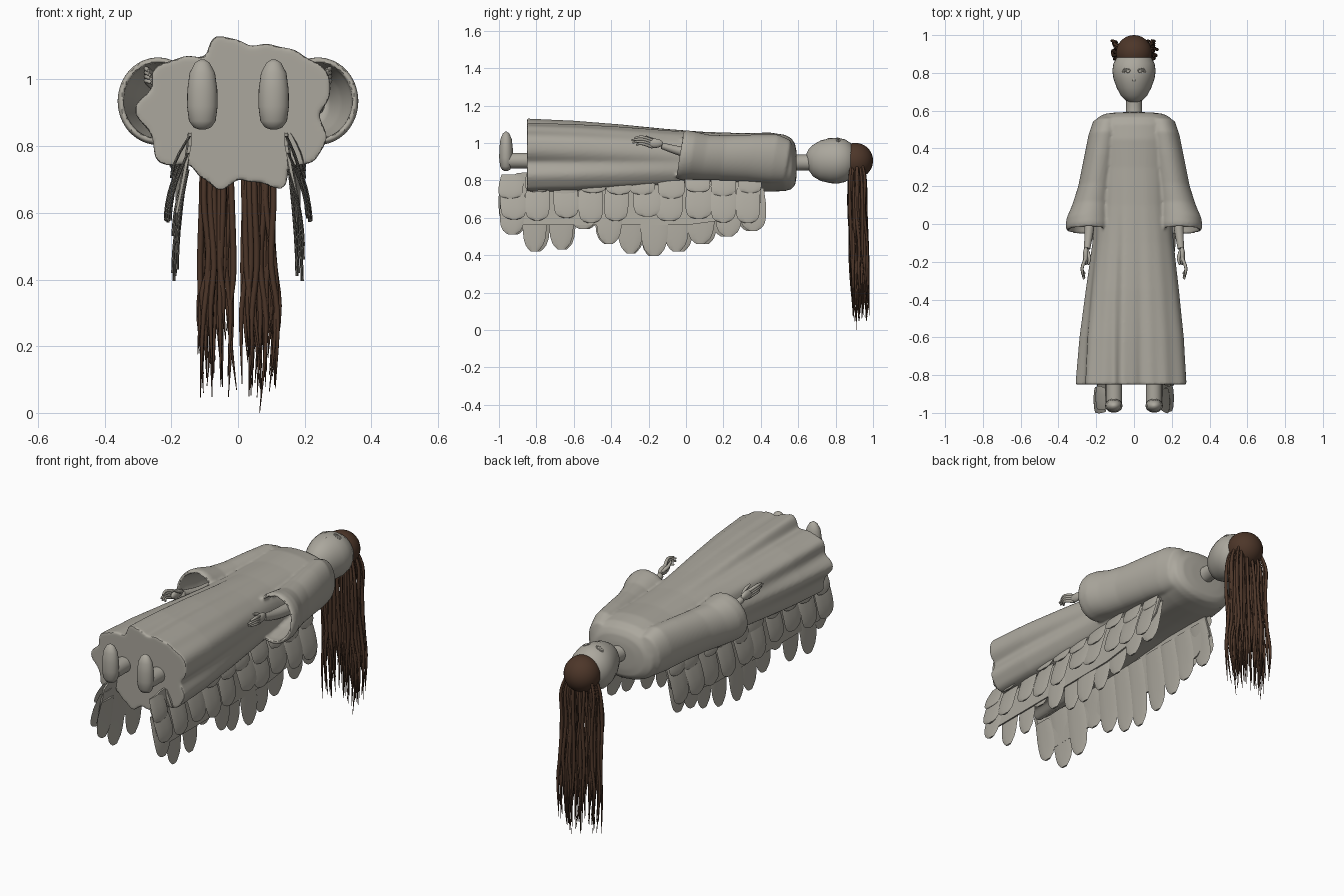
import bpy, bmesh, math, random
from mathutils import Vector as V

random.seed(4)
if "Cube" in bpy.data.objects:
    bpy.data.objects.remove(bpy.data.objects["Cube"])


def material(name, rgb):
    m = bpy.data.materials.new(name)
    m.use_nodes = True
    m.diffuse_color = (*rgb, 1)
    m.node_tree.nodes["Principled BSDF"].inputs["Base Color"].default_value = (*rgb, 1)
    return m


STONE = material("warm grey", (0.41, 0.39, 0.34))
BROWN = material("dark brown", (0.074, 0.037, 0.022))


def ring(c, u, v, n=12):
    c, u, v = V(c), V(u), V(v)
    return [c + u * math.cos(math.tau * i / n) + v * math.sin(math.tau * i / n) for i in range(n)]


def add_loft(bm, rings):
    """Skin a closed tube through rings of equal size, capping both ends."""
    rows = [[bm.verts.new(p) for p in r] for r in rings]
    n = len(rows[0])
    faces = [bm.faces.new((a[i], a[(i + 1) % n], b[(i + 1) % n], b[i]))
             for a, b in zip(rows, rows[1:]) for i in range(n)]
    faces += [bm.faces.new(rows[0]), bm.faces.new(rows[-1])]
    bmesh.ops.recalc_face_normals(bm, faces=faces)


def finish(name, bm, mat, angle=50):
    me = bpy.data.meshes.new(name)
    bm.to_mesh(me)
    bm.free()
    ob = bpy.data.objects.new(name, me)
    bpy.context.collection.objects.link(ob)
    me.materials.append(mat)
    bpy.ops.object.select_all(action='DESELECT')
    ob.select_set(True)
    bpy.context.view_layer.objects.active = ob
    bpy.ops.object.shade_smooth_by_angle(angle=math.radians(angle))
    return ob


def loft(name, rings, mat=STONE, angle=50):
    bm = bmesh.new()
    add_loft(bm, rings)
    return finish(name, bm, mat, angle)


def spline(vals, t):
    """Smooth interpolation through evenly spaced values, t in 0..1."""
    x = min(max(t, 0), 1) * (len(vals) - 1)
    i = min(int(x), len(vals) - 2)
    f = x - i
    a, b, c, d = (vals[min(max(k, 0), len(vals) - 1)] for k in (i - 1, i, i + 1, i + 2))
    return b + 0.5 * f * (c - a + f * (2 * a - 5 * b + 4 * c - d + f * (3 * (b - c) + d - a)))


def path_tube(bm, pts, radii, steps=10, n=6):
    """Round tube along a smooth path, with tapering radii."""
    path = [V([spline([p[k] for p in pts], i / steps) for k in range(3)]) for i in range(steps + 1)]
    rings = []
    for i, p in enumerate(path):
        d = (path[min(i + 1, steps)] - path[max(i - 1, 0)]).normalized()
        u = d.orthogonal() if abs(d.x) > 0.9 else d.cross(V((1, 0, 0)))
        u.normalize()
        r = spline(radii, i / steps)
        rings.append(ring(p, u * r, d.cross(u) * r, n))
    add_loft(bm, rings)


def ball(name, c, size, mat=STONE):
    bm = bmesh.new()
    bmesh.ops.create_uvsphere(bm, u_segments=24, v_segments=16, radius=1)
    for v in bm.verts:
        v.co = V((v.co.x * size[0], v.co.y * size[1], v.co.z * size[2])) + V(c)
    return finish(name, bm, mat)


# Robe: hem radii every 15 degrees, fading up the body into plain ovals
HEM = [.245, .292, .285, .255, .235, .21, .215, .24, .2, .235, .28, .275,
       .31, .265, .285, .222, .22, .238, .205, .215, .26, .23, .275, .272, .245]
# y, centre z, half width, half height, fold strength
BODY = [(-.85, .90, .25, .20, 1), (-.6, .90, .228, .188, .74), (-.35, .90, .207, .173, .47),
        (-.1, .90, .192, .158, .24), (.1, .90, .187, .152, .1), (.3, .897, .192, .152, .05),
        (.45, .897, .205, .157, .02), (.53, .893, .207, .15, 0), (.565, .888, .19, .135, 0),
        (.583, .885, .155, .11, 0), (.59, .885, .10, .075, 0), (.592, .89, .05, .05, 0)]
rings = []
for y, cz, rx, rz, w in BODY:
    row = []
    for i in range(120):
        a = math.tau * i / 120
        c, s = math.cos(a), math.sin(a)
        oval = 1 / ((abs(c) / rx) ** 2.3 + (abs(s) / rz) ** 2.3) ** (1 / 2.3)
        r = oval + (spline(HEM, i / 120) - oval) * w + .004 * w * math.sin(a * 17)
        row.append(V((r * c, y, cz + r * s)))
    rings.append(row)
bm = bmesh.new()
add_loft(bm, rings)

# Hollow bell sleeves: outer skin, then back inside. Values: y, x, half width, half height, z
SLEEVE = [(.565, .13, .05, .07, .89), (.54, .14, .078, .115, .90), (.47, .155, .086, .13, .915),
          (.35, .175, .09, .125, .92), (.2, .20, .095, .12, .92), (.1, .222, .105, .122, .922),
          (.03, .238, .119, .128, .932), (-.01, .24, .122, .132, .935), (-.034, .24, .117, .127, .937),
          (-.034, .24, .103, .113, .937), (0, .238, .103, .112, .935), (.1, .225, .085, .095, .93),
          (.2, .215, .055, .065, .925)]
for s in (1, -1):
    add_loft(bm, [ring((s * x, y, z), (rx, 0, 0), (0, .16 * rz, rz), 48) for y, x, rx, rz, z in SLEEVE])
robe = finish("robe", bm, STONE)

# Melt sleeves and body into one cloth
remesh = robe.modifiers.new("blend", 'REMESH')
remesh.mode = 'VOXEL'
remesh.voxel_size = .008
soften = robe.modifiers.new("soften", 'SMOOTH')
soften.iterations = 4
for mod in ("blend", "soften"):
    bpy.ops.object.modifier_apply(modifier=mod)
bpy.ops.object.shade_smooth_by_angle(angle=math.radians(45))

# Neck and head
loft("neck", [ring((0, y, .895), (r, 0, 0), (0, 0, r), 24)
              for y, r in ((.56, .05), (.6, .042), (.65, .042), (.72, .05))])
HEAD = [(.645, .02, .03, .915), (.655, .045, .055, .91), (.68, .07, .085, .905), (.72, .091, .108, .905),
        (.77, .109, .12, .905), (.81, .115, .123, .905), (.85, .109, .114, .905), (.88, .092, .095, .905),
        (.91, .06, .06, .905)]
loft("head", [ring((0, y, z), (rx, 0, 0), (0, 0, rz), 32) for y, rx, rz, z in HEAD])
ball("nose", (0, .765, 1.011), (.012, .016, .015))
ball("lips", (0, .705, .993), (.02, .008, .009))

# Lower edge of the wing from hem to shoulder
FLOOR = [.51, .42, .43, .54, .46, .41, .395, .42, .46, .50, .53]


def feather(bm, s, y, half, top, tip, x0, x1, lean, blunt):
    """Thin hanging vane, curving outward from x0 to x1."""
    rows = []
    for t in (0, .15, .4, .65, .8, .9, .96, 1):
        w = half * (.85 + .15 * min(t * 2.5, 1)) * max(1 - t ** blunt, .08) ** .5
        x = x0 + (x1 - x0) * math.sin(t * 1.5)
        rows.append(ring((s * x, y + lean * t, top + (tip - top) * t), (0, w, 0), (s * .005, 0, 0), 10))
    add_loft(bm, rows)


for s, side in ((1, "left"), (-1, "right")):
    # Eyes
    ball(side + "_eye", (s * .042, .812, 1.010), (.015, .007, .012))
    bm = bmesh.new()
    lid = [V((s * .042, .812, 1.016)) + p for p in ring((0, 0, 0), (.02, 0, -.009 * s), (0, .011, 0), 16)]
    path_tube(bm, lid + lid[:1], [.003] * 2, 32)
    finish(side + "_eyelid", bm, STONE)

    # Forearm and hand
    bm = bmesh.new()
    path_tube(bm, [(s * .225, .2, .925), (s * .235, 0, .95), (s * .248, -.13, .985)], [.036, .027, .017], 10, 14)
    finish(side + "_forearm", bm, STONE)
    ball(side + "_palm", (s * .255, -.17, .998), (.016, .048, .025))
    bm = bmesh.new()
    for k in range(4):
        z, reach = 1.014 - k * .012, (.275, .292, .285, .265)[k]
        path_tube(bm, [(s * .256, -.18, z), (s * .275, -.235, z + .018), (s * (.268 - k * .003), -reach, z + .012)],
                  [.009, .008, .005], 8, 8)
    path_tube(bm, [(s * .248, -.14, 1.0), (s * .236, -.18, 1.018), (s * .242, -.215, 1.035)], [.01, .009, .005], 8, 8)
    finish(side + "_fingers", bm, STONE)

    # Legs and feet
    loft(side + "_leg", [ring((s * .105, y, .905), (.042, 0, 0), (0, 0, .042), 24) for y in (-.6, -.84, -.95)])
    FOOT = [(.85, .01), (.856, .026), (.875, .04), (.92, .046), (.97, .045), (1.02, .038), (1.05, .022), (1.06, .006)]
    loft(side + "_foot", [ring((s * .107, -.962, z), (r, 0, 0), (0, r * .8, 0), 24) for z, r in FOOT])

    # Wing: three overlapping rows of broad feathers over a thin backing sheet
    # row name, count, top z, tip z (None follows the lower edge), inner x, tip x, half width, bluntness
    for label, count, top, tip, x0, x1, half, blunt in (("short", 10, .86, .72, .145, .192, .072, 12),
                                                        ("middle", 10, .81, .59, .15, .21, .074, 12),
                                                        ("long", 11, .76, None, .15, .186, .076, 7)):
        bm = bmesh.new()
        for i in range(count):
            t = i / (count - 1)
            y = -.925 + 1.27 * t + random.uniform(-.012, .012)
            low = FLOOR[i] if tip is None else max(tip, spline(FLOOR, t) + .02) + random.uniform(-.02, .02)
            feather(bm, s, y, half * random.uniform(.85, 1.0), top - .03 * (t < .08), low,
                    x0, x1 + random.uniform(-.01, .01), random.uniform(-.01, .01), blunt)
        finish(f"{side}_{label}_feathers", bm, STONE)
    sheet = [(-.97, .80, .60), (-.9, .84, .56), (-.5, .85, .56), (0, .85, .56), (.3, .83, .60), (.4, .81, .68)]
    loft(side + "_wing_sheet", [[V((s * x, y, z)) for x, z in ((.14, a), (.15, a), (.188, b), (.18, b))]
                                for y, a, b in sheet], angle=30)

# Hair cap
bm = bmesh.new()
bmesh.ops.create_uvsphere(bm, u_segments=32, v_segments=24, radius=.095)
bmesh.ops.bisect_plane(bm, geom=bm.verts[:] + bm.edges[:] + bm.faces[:], plane_co=(0, -.04, 0),
                       plane_no=(0, -1, 0), clear_outer=True)
bmesh.ops.holes_fill(bm, edges=bm.edges)
bmesh.ops.translate(bm, vec=(0, .905, .905), verts=bm.verts)
finish("hair_cap", bm, BROWN)

# Long hanging strands in loose locks either side of a sparse middle
bm = bmesh.new()
for i in range(60):
    s = 1 if i % 2 else -1
    x = s * (random.choice((.045, .065, .085, .098)) + random.uniform(-.012, .008) if i % 15 > 1
             else random.uniform(.01, .03))
    y = random.uniform(.872, .96)
    end = 0 if i == 7 else random.choice((.04, .06, .1, .14, .2)) + random.uniform(0, .05)
    wob = [random.uniform(-.012, .012) for _ in range(5)]
    pts = [(x * .75, .905 + (y - .905) * .7, .89), (x, y, .80), (x + wob[0], y + wob[1] * .5, .64),
           (x * 1.06 + wob[2], y + .008 + wob[4] * .5, .45),
           (x * 1.12 + wob[3], y + .012 + wob[0] * .5, .26 + end * .4),
           (x * 1.1 + wob[1], min(y + .02, .985), end)]
    path_tube(bm, pts, [.006, .008, .009, .009, .007, .001], 18, 8)
finish("hair_strands", bm, BROWN, 80)
